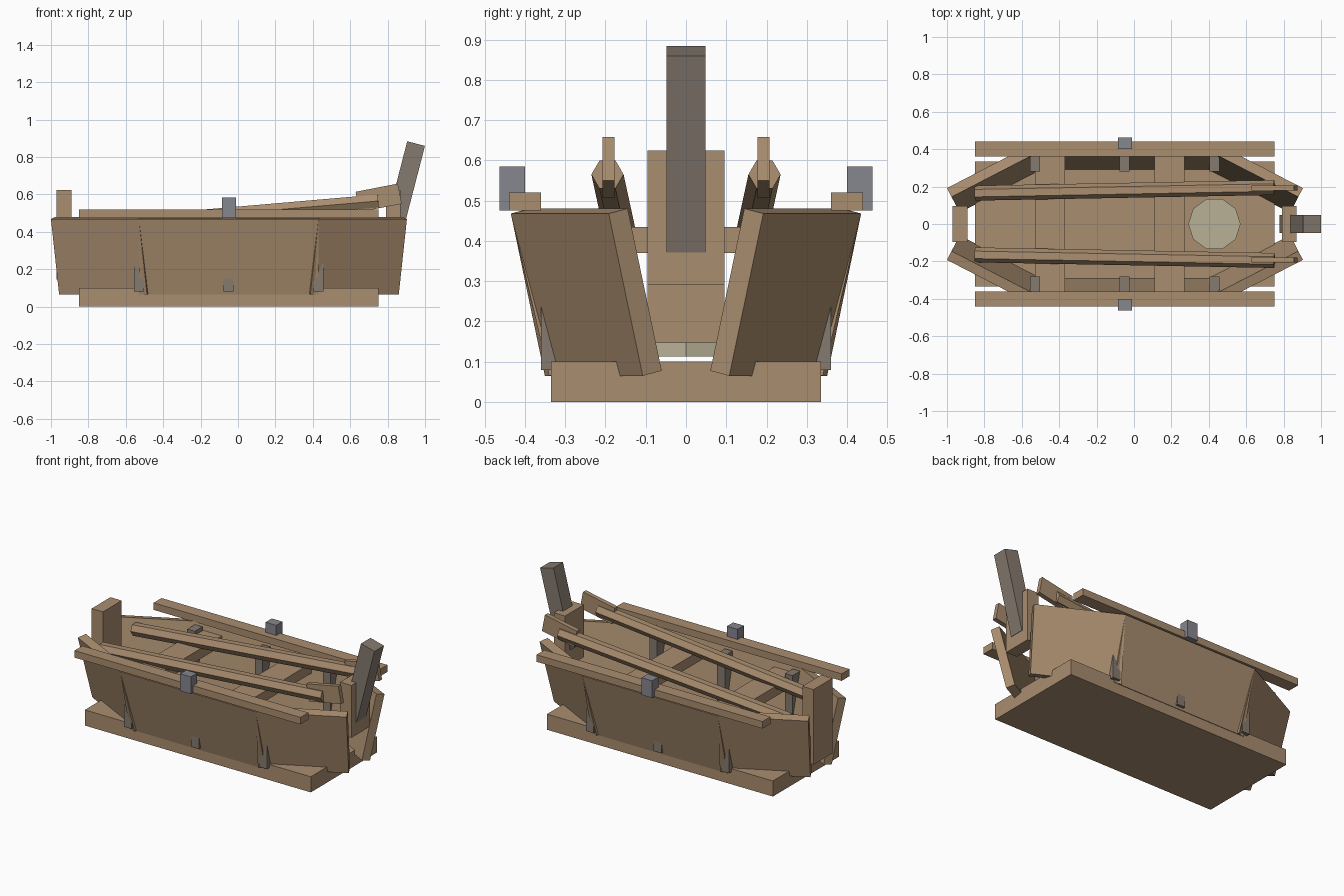
import bpy, bmesh, math
from mathutils import Vector, Matrix

if "Cube" in bpy.data.objects:
    bpy.data.objects.remove(bpy.data.objects["Cube"])


def material(name, rgb):
    m = bpy.data.materials.new(name)
    m.diffuse_color = (*rgb, 1)
    m.use_nodes = True
    m.node_tree.nodes["Principled BSDF"].inputs["Base Color"].default_value = m.diffuse_color
    return m


wood = material("oak_wood", (0.40, 0.27, 0.16))
grey = material("weathered_wood", (0.235, 0.195, 0.16))
iron = material("iron", (0.24, 0.24, 0.275))
rope = material("rope", (0.48, 0.44, 0.31))


def finish(name, bm, mat):
    bmesh.ops.recalc_face_normals(bm, faces=bm.faces)
    mesh = bpy.data.meshes.new(name)
    bm.to_mesh(mesh)
    bm.free()
    mesh.materials.append(mat)
    ob = bpy.data.objects.new(name, mesh)
    bpy.context.collection.objects.link(ob)
    return ob


def box(name, lo, hi, mat, tilt=0):
    """Box between two corners, turned about y through its centre."""
    lo, hi = Vector(lo), Vector(hi)
    bm = bmesh.new()
    bmesh.ops.create_cube(bm, size=1)
    m = (Matrix.Translation((lo + hi) / 2)
         @ Matrix.Rotation(math.radians(tilt), 4, 'Y')
         @ Matrix.Diagonal((*(hi - lo), 1)))
    bm.transform(m)
    return finish(name, bm, mat)


def panel(name, start, end, s, mat):
    """Outward-leaning hull plank with its outer top edge from start to end."""
    a, b = Vector((*start, 0.468)), Vector((*end, 0.468))
    along = (b - a).normalized()
    inward = Vector((-along.y, along.x, 0))
    if inward.y * s > 0:
        inward.negate()
    drop = inward * 0.095 + Vector((0, 0, -0.403))
    thick = inward * 0.053 + Vector((0, 0, 0.0125))
    bm = bmesh.new()
    bmesh.ops.create_cube(bm, size=1)
    for v in bm.verts:
        p = a if v.co.x < 0 else b
        v.co, low, inner = p.copy(), v.co.z < 0, v.co.y > 0
        if low:
            v.co += drop
        if inner:
            v.co += thick
    return finish(name, bm, mat)


def rod(name, a, b, r, sides, mat):
    """Straight pole between two points with corners pointing sideways."""
    a, b = Vector(a), Vector(b)
    d = (b - a).normalized()
    side = d.cross(Vector((0, 0, 1))).normalized()
    up = side.cross(d)
    bm = bmesh.new()
    rings = []
    for p in (a, b):
        rings.append([bm.verts.new(p + r * (side * math.cos(t) + up * math.sin(t)))
                      for t in (2 * math.pi * i / sides for i in range(sides))])
    for i in range(sides):
        j = (i + 1) % sides
        bm.faces.new((rings[0][i], rings[0][j], rings[1][j], rings[1][i]))
    bm.faces.new(rings[0])
    bm.faces.new(rings[1])
    return finish(name, bm, mat)


# Flat bottom
box("hull_bottom", (-0.85, -0.335, 0), (0.75, 0.335, 0.1), wood)

for s, side in ((-1, "front"), (1, "back")):
    def mbox(name, x, y, z, mat, tilt=0):
        ys = sorted((s * y[0], s * y[1]))
        return box(f"{name}_{side}", (x[0], ys[0], z[0]), (x[1], ys[1], z[1]), mat, tilt)

    # Hull sides and angled end planks
    panel(f"side_plank_{side}", (-0.53, s * 0.435), (0.43, s * 0.435), s, wood)
    panel(f"stern_plank_{side}", (0.43, s * 0.435), (0.903, s * 0.192), s, wood)
    panel(f"bow_plank_{side}", (-1.0, s * 0.192), (-0.53, s * 0.435), s, wood)
    # Top rail, rowlock and ribs
    mbox("gunwale", (-0.85, 0.75), (0.36, 0.44), (0.475, 0.52), wood)
    mbox("rowlock", (-0.085, -0.01), (0.40, 0.463), (0.475, 0.585), iron)
    for i, x in enumerate((-0.53, -0.05, 0.43)):
        mbox(f"rib_{i}", (x - 0.027, x + 0.027), (0.282, 0.36), (0.08, 0.46), grey)
    # Oar shaft and blade
    rod(f"oar_shaft_{side}", (-0.85, s * 0.165, 0.427), (0.75, s * 0.195, 0.565), 0.04, 6, wood)
    mbox("oar_blade", (0.637, 0.867), (0.178, 0.207), (0.527, 0.637), wood, -11)

# Benches
box("bench_bow", (-0.53, -0.365, 0.37), (-0.37, 0.365, 0.435), wood)
box("bench_stern", (0.11, -0.365, 0.37), (0.27, 0.365, 0.435), wood)

# End posts and steering handle
box("bow_post", (-0.97, -0.095, 0.145), (-0.89, 0.095, 0.625), wood)
box("stern_post", (0.79, -0.095, 0.29), (0.87, 0.095, 0.625), wood)
box("tiller", (0.84, -0.048, 0.375), (0.938, 0.048, 0.88), grey, 14.5)

# Rope coil
bm = bmesh.new()
bmesh.ops.create_cone(bm, cap_ends=True, segments=10, radius1=0.14, radius2=0.14, depth=0.035)
bm.transform(Matrix.Translation((0.43, 0, 0.13)) @ Matrix.Rotation(math.pi / 2, 4, 'Z'))
top = max(bm.faces, key=lambda f: f.calc_center_median().z)
bmesh.ops.inset_region(bm, faces=[top], thickness=0.066)
finish("rope_coil", bm, rope)
